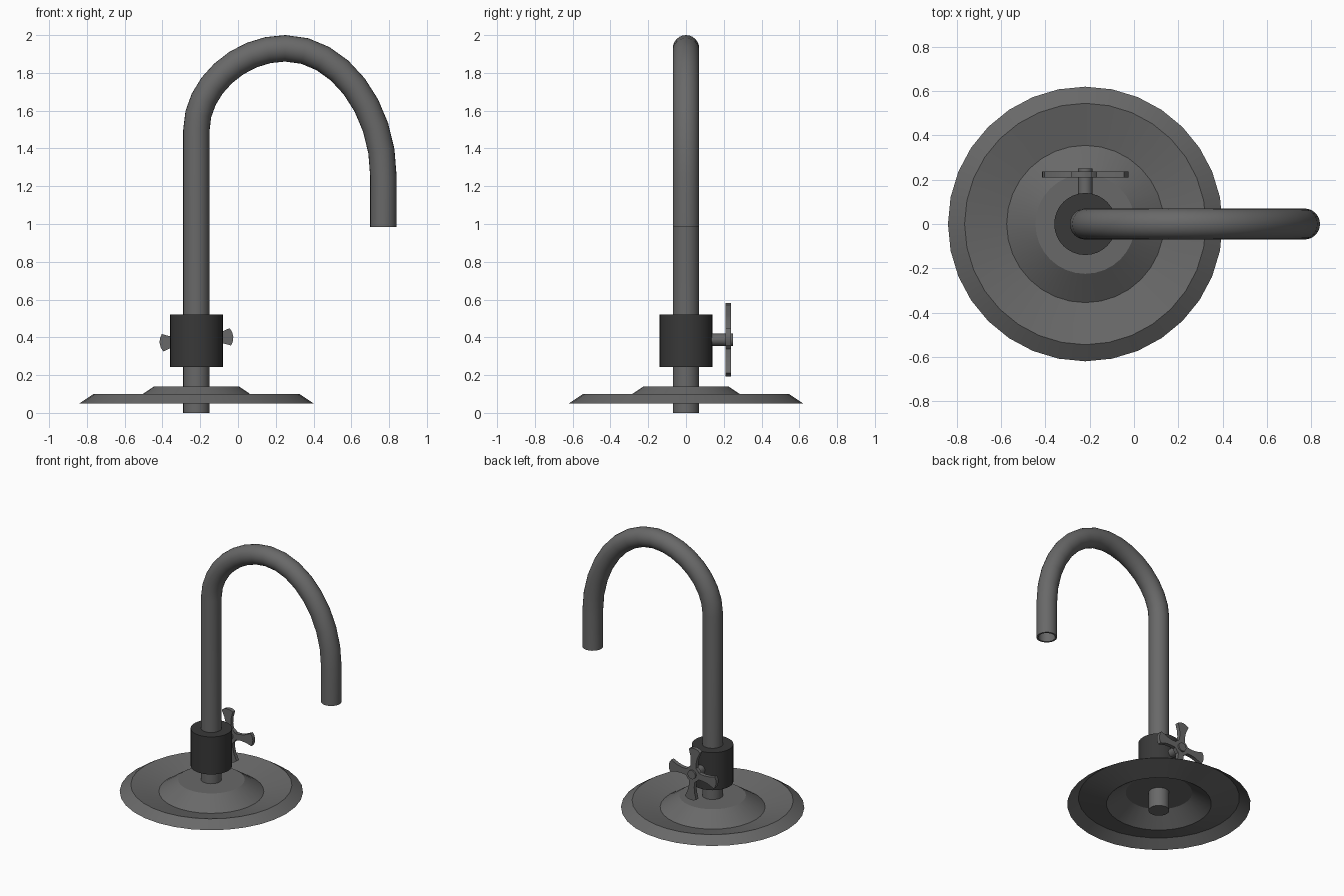
import bpy, bmesh, math
from mathutils import Vector, Matrix, geometry

cube = bpy.data.objects.get("Cube")
if cube:
    bpy.data.objects.remove(cube, do_unlink=True)

STEM_X = -0.22   # axis of the base, collar and upright pipe
PIPE_R = 0.07


def material(name, value):
    mat = bpy.data.materials.new(name)
    mat.use_nodes = True
    color = (value, value, value, 1)
    mat.diffuse_color = color
    mat.node_tree.nodes["Principled BSDF"].inputs["Base Color"].default_value = color
    return mat


steel = material("grey steel", 0.14)
dark = material("dark collar grey", 0.04)


def finish(name, bm, mat, fix_normals=True):
    if fix_normals:
        bmesh.ops.recalc_face_normals(bm, faces=bm.faces)
    mesh = bpy.data.meshes.new(name)
    bm.to_mesh(mesh)
    bm.free()
    mesh.materials.append(mat)
    obj = bpy.data.objects.new(name, mesh)
    bpy.context.collection.objects.link(obj)
    bpy.ops.object.select_all(action='DESELECT')
    obj.select_set(True)
    bpy.context.view_layer.objects.active = obj
    bpy.ops.object.shade_smooth_by_angle(angle=math.radians(25))
    return obj


def cylinder(name, radius, depth, matrix, mat, sides=32):
    bm = bmesh.new()
    bmesh.ops.create_cone(bm, cap_ends=True, segments=sides, radius1=radius,
                          radius2=radius, depth=depth, matrix=matrix)
    return finish(name, bm, mat)


def bridge(bm, a, b):
    n = len(a)
    for i in range(n):
        j = (i + 1) % n
        bm.faces.new((a[i], a[j], b[j], b[i]))


# Base: thin sheet with a sloped rim, a shallow dish and a raised centre
def build_base(sides=32):
    bm = bmesh.new()
    rings = []
    for r, z in [(0.62, 0.05), (0.545, 0.1), (0.355, 0.052), (0.225, 0.14)]:
        rings.append([bm.verts.new((STEM_X + r * math.cos(math.tau * i / sides),
                                    r * math.sin(math.tau * i / sides), z))
                      for i in range(sides)])
    for a, b in zip(rings, rings[1:]):
        bridge(bm, a, b)
    bm.faces.new(rings[-1])
    base = finish("base_plate", bm, steel, fix_normals=False)
    # Keep the ring creases crisp
    for edge in base.data.edges:
        a, b = (base.data.vertices[v].co for v in edge.vertices)
        edge.use_edge_sharp = abs(a.z - b.z) < 0.001


# Pipe: upright, gooseneck and spout, with a hollow open end
def build_pipe(sides=24):
    start, apex, end = Vector((STEM_X, 0, 1.5)), Vector((0.25, 0, 1.93)), Vector((0.77, 0, 1.25))
    rise = geometry.interpolate_bezier(start, start + Vector((0, 0, 0.22)),
                                       apex - Vector((0.25, 0, 0)), apex, 9)
    fall = geometry.interpolate_bezier(apex, apex + Vector((0.28, 0, 0)),
                                       end + Vector((0, 0, 0.37)), end, 9)
    path = [Vector((STEM_X, 0, 0))] + rise + fall[1:] + [Vector((0.77, 0, 0.985))]
    bm = bmesh.new()

    def ring(k, radius):
        before = path[k] - path[max(k - 1, 0)]
        after = path[min(k + 1, len(path) - 1)] - path[k]
        tangent = (before.normalized() + after.normalized()).normalized()
        if k in (0, 1, len(path) - 2, len(path) - 1):
            tangent = Vector((0, 0, 1 if k < 2 else -1))
        side = Vector((0, 1, 0))
        out = side.cross(tangent)
        return [bm.verts.new(path[k] + radius * (out * math.cos(t) + side * math.sin(t)))
                for t in (math.tau * i / sides for i in range(sides))]

    count = len(path)
    rings = [ring(k, PIPE_R) for k in range(count)]
    rings += [ring(k, PIPE_R - 0.012) for k in range(count - 1, count // 2, -1)]
    for a, b in zip(rings, rings[1:]):
        bridge(bm, a, b)
    bm.faces.new(rings[0])
    bm.faces.new(rings[-1])
    finish("gooseneck_pipe", bm, steel)


# Handle: four flared arms cut from one plate
def build_handle():
    half_arm = [(0.052, 0.024), (0.09, 0.022), (0.13, 0.028), (0.18, 0.046)]
    arm = [(r, -w) for r, w in half_arm] + [(0.192, -0.024), (0.196, 0), (0.192, 0.024)]
    arm += [(r, w) for r, w in reversed(half_arm)]
    arm.append((0.04, 0.04))
    bm = bmesh.new()
    outline = []
    for quarter in range(4):
        angle = math.radians(5 + 90 * quarter)
        for r, w in arm:
            outline.append(bm.verts.new((
                STEM_X + r * math.cos(angle) - w * math.sin(angle), 0.21,
                0.387 + r * math.sin(angle) + w * math.cos(angle))))
    face = bm.faces.new(outline)
    moved = bmesh.ops.extrude_face_region(bm, geom=[face])["geom"]
    bmesh.ops.translate(bm, vec=(0, 0.028, 0),
                        verts=[v for v in moved if isinstance(v, bmesh.types.BMVert)])
    finish("cross_handle", bm, steel)


build_base()
build_pipe()
build_handle()

# Collar around the upright and the spindle that carries the handle
cylinder("valve_collar", 0.14, 0.28, Matrix.Translation((STEM_X, 0, 0.382)), dark)
cylinder("handle_spindle", 0.032, 0.15,
         Matrix.Translation((STEM_X, 0.175, 0.387)) @ Matrix.Rotation(math.pi / 2, 4, 'X'),
         steel, sides=20)
